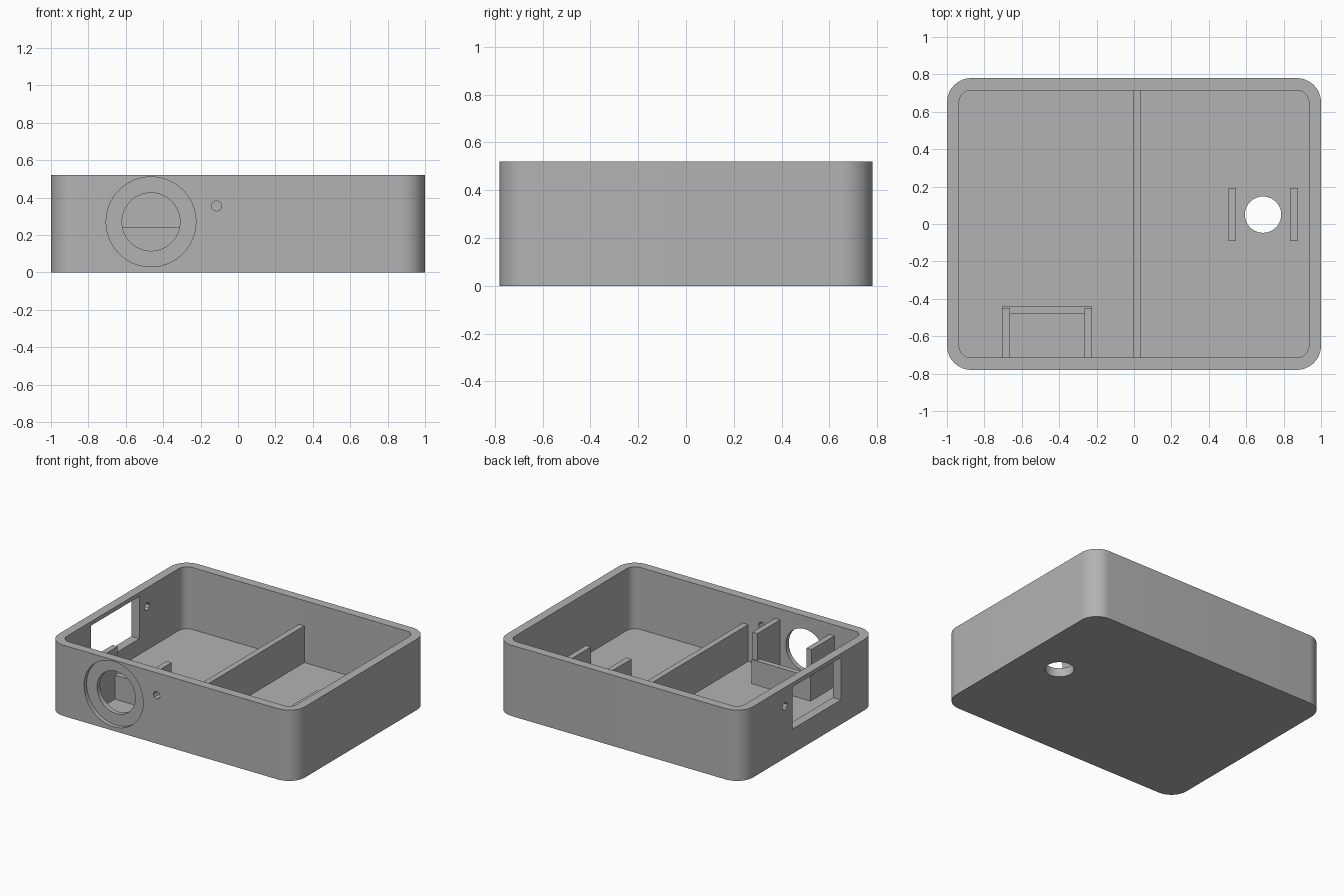
import bpy, bmesh, math
from mathutils import Matrix

cube = bpy.data.objects.get("Cube")
if cube:
    bpy.data.objects.remove(cube, do_unlink=True)

GREY = (0.45, 0.45, 0.45, 1)
mat = bpy.data.materials.new("plain grey")
mat.use_nodes = True
mat.diffuse_color = GREY
mat.node_tree.nodes["Principled BSDF"].inputs["Base Color"].default_value = GREY

W, D, H = 1.0, 0.78, 0.52      # half width, half depth, height
WALL, FLOOR = 0.065, 0.065
IN_X, IN_Y = W - WALL, D - WALL
SINK = 0.01                    # how far parts are embedded in the shell


def finish(name, bm):
    bmesh.ops.recalc_face_normals(bm, faces=bm.faces)
    mesh = bpy.data.meshes.new(name)
    bm.to_mesh(mesh)
    bm.free()
    ob = bpy.data.objects.new(name, mesh)
    bpy.context.collection.objects.link(ob)
    mesh.materials.append(mat)
    return ob


def box(name, x, y, z, radius=0):
    """Box from (min, max) ranges, with optional rounded vertical edges."""
    bm = bmesh.new()
    bmesh.ops.create_cube(bm, size=1)
    for v in bm.verts:
        v.co = [r[0] if c < 0 else r[1] for c, r in zip(v.co, (x, y, z))]
    if radius:
        upright = [e for e in bm.edges
                   if abs(e.verts[0].co.z - e.verts[1].co.z) > 0.1]
        bmesh.ops.bevel(bm, geom=upright, offset=radius, segments=12,
                        profile=0.5, affect='EDGES')
    return finish(name, bm)


def drill(name, centre, radius, depth, axis, sides=64):
    """Cylinder used as a cutter, running along the given axis."""
    turn = {'X': Matrix.Rotation(math.pi / 2, 4, 'Y'),
            'Y': Matrix.Rotation(math.pi / 2, 4, 'X'),
            'Z': Matrix()}[axis]
    bm = bmesh.new()
    bmesh.ops.create_cone(bm, cap_ends=True, segments=sides, radius1=radius,
                          radius2=radius, depth=depth,
                          matrix=Matrix.Translation(centre) @ turn)
    return finish(name, bm)


# Open tray shell
shell = box("tray_shell", (-W, W), (-D, D), (0, H), 0.13)

LENS_X, LENS_Z, RECESS = -0.465, 0.27, 0.03
cutters = [
    box("cavity", (-IN_X, IN_X), (-IN_Y, IN_Y), (FLOOR, H + 0.2), 0.065),
    # Round front opening with a shallow recess, and a pin hole beside it
    drill("front_recess", (LENS_X, -D, LENS_Z), 0.24, RECESS * 2, 'Y'),
    drill("front_opening", (LENS_X, -D, LENS_Z), 0.155, 0.3, 'Y'),
    drill("front_pin_hole", (-0.115, -D, 0.355), 0.028, 0.3, 'Y', 8),
    # Side window with its pin hole
    box("side_window", (-W - 0.1, -W + 0.1), (-0.37, 0.19), (0.18, 0.49)),
    drill("side_pin_hole", (-W, 0.28, 0.383), 0.028, 0.3, 'X', 8),
    # Cable hole through the floor
    drill("floor_hole", (0.69, 0.05, 0), 0.097, 0.4, 'Z'),
]
for cutter in cutters:
    mod = shell.modifiers.new(cutter.name, 'BOOLEAN')
    mod.operation = 'DIFFERENCE'
    mod.solver = 'EXACT'
    mod.object = cutter
    cutter.hide_render = True
bpy.context.view_layer.update()
cut_mesh = bpy.data.meshes.new_from_object(
    shell.evaluated_get(bpy.context.evaluated_depsgraph_get()))
shell.modifiers.clear()
shell.data = cut_mesh
for cutter in cutters:
    bpy.data.objects.remove(cutter, do_unlink=True)

# Smooth corners and holes, sharp everywhere else
for ob in bpy.context.selected_objects:
    ob.select_set(False)
shell.select_set(True)
bpy.context.view_layer.objects.active = shell
bpy.ops.object.shade_smooth_by_angle(angle=math.radians(30))

# Dividing wall across the tray
base = FLOOR - SINK
box("divider", (-0.005, 0.038), (-IN_Y - SINK, IN_Y + SINK), (base, 0.335))

# Pocket behind the round opening: two tall cheeks and a low back plate
for side, x in (("right", -0.705), ("left", -0.265)):
    box(f"pocket_cheek_{side}", (x, x + 0.041), (-IN_Y - SINK, -0.45),
        (base, 0.44))
box("pocket_back_plate", (-0.705, -0.224), (-0.48, -0.44), (base, 0.242))

# Low ribs either side of the floor hole
for side, x in (("right", 0.505), ("left", 0.835)):
    box(f"floor_rib_{side}", (x, x + 0.041), (-0.09, 0.193), (base, 0.185))
